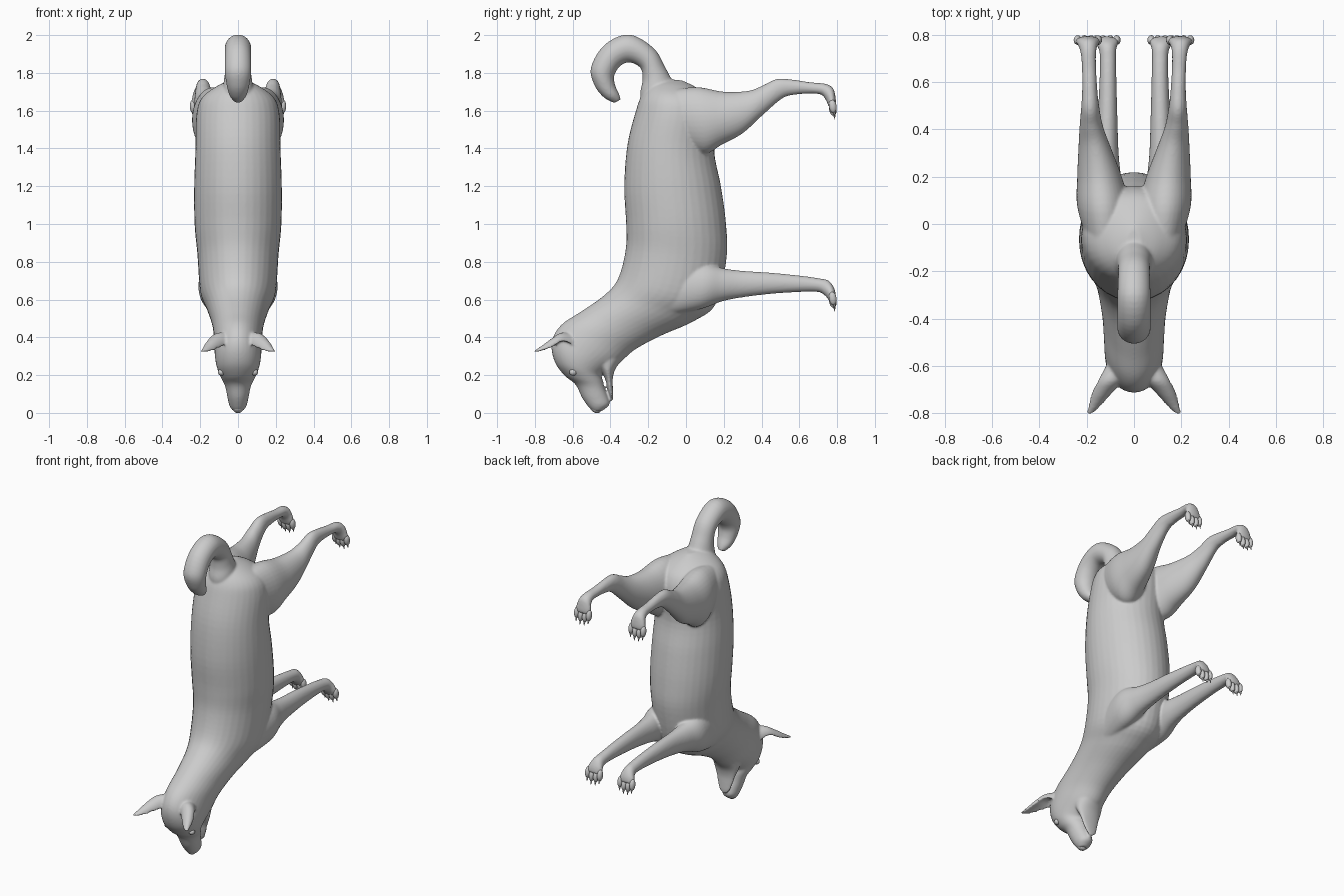
import bpy, bmesh, math
from mathutils import Vector, Matrix


def spline(rows, steps=5):
    """Catmull-Rom interpolation through rows of numbers."""
    out = []
    for i in range(len(rows) - 1):
        p = [rows[max(0, min(len(rows) - 1, i + k))] for k in (-1, 0, 1, 2)]
        for s in range(steps):
            t = s / steps
            out.append([0.5 * (2 * b + (c - a) * t + (2 * a - 5 * b + 4 * c - d) * t * t
                               + (3 * b - a - 3 * c + d) * t ** 3) for a, b, c, d in zip(*p)])
    return out + [list(rows[-1])]


def loft(bm, rows, side=1, cup=1.0, n=36):
    """Skin elliptical sections: (y1, z1, y2, z2, centre x, half width)."""
    rings = []
    for y1, z1, y2, z2, x, w in spline(rows):
        c = Vector((side * x, (y1 + y2) / 2, (z1 + z2) / 2))
        v = Vector((0, y1 - y2, z1 - z2)) / 2
        ring = []
        for k in range(n):
            a = 2 * math.pi * k / n
            s = math.sin(a)
            ring.append(bm.verts.new(c + Vector((w * math.cos(a), 0, 0)) + v * (s if s > 0 else s * cup)))
        rings.append(ring)
    faces = [bm.faces.new((r[k], r[(k + 1) % n], q[(k + 1) % n], q[k]))
             for r, q in zip(rings, rings[1:]) for k in range(n)]
    faces += [bm.faces.new(rings[0]), bm.faces.new(rings[-1])]
    bmesh.ops.recalc_face_normals(bm, faces=faces)


def make(name, bm):
    mesh = bpy.data.meshes.new(name)
    bm.to_mesh(mesh)
    bm.free()
    for p in mesh.polygons:
        p.use_smooth = True
    ob = bpy.data.objects.new(name, mesh)
    bpy.context.collection.objects.link(ob)
    return ob


def centred(rows):
    return [(*r[:4], 0, r[4]) for r in rows]


# torso, neck, skull and upper muzzle: back edge, belly edge, half width
torso = centred([
    (-.14, 1.77, -.02, 1.76, .03), (-.19, 1.74, .06, 1.72, .11),
    (-.235, 1.68, .13, 1.66, .19), (-.265, 1.6, .16, 1.56, .22),
    (-.31, 1.42, .15, 1.38, .225), (-.327, 1.2, .185, 1.2, .232),
    (-.317, 1.0, .212, 1.0, .23), (-.32, .86, .215, .82, .215),
    (-.36, .71, .16, .58, .20), (-.43, .625, .04, .485, .165),
    (-.55, .54, -.13, .41, .138), (-.65, .475, -.27, .335, .128),
    (-.70, .41, -.35, .265, .125), (-.712, .34, -.415, .225, .12),
    (-.69, .26, -.447, .20, .108), (-.64, .195, -.44, .17, .088),
    (-.585, .15, -.43, .13, .068), (-.55, .08, -.413, .085, .056),
    (-.515, .03, -.405, .045, .045), (-.49, .006, -.44, .012, .025)])
jaw = centred([
    (-.50, .30, -.34, .28, .09), (-.46, .24, -.375, .23, .085),
    (-.428, .18, -.388, .18, .066), (-.416, .13, -.387, .13, .052),
    (-.402, .085, -.385, .085, .036), (-.394, .062, -.388, .064, .015)])
tail = centred([
    (-.02, 1.68, -.22, 1.58, .09), (-.075, 1.765, -.243, 1.68, .08),
    (-.11, 1.83, -.23, 1.76, .07), (-.17, 1.93, -.24, 1.825, .067),
    (-.30, 2.003, -.30, 1.856, .07), (-.43, 1.95, -.35, 1.835, .07),
    (-.503, 1.83, -.38, 1.785, .07), (-.485, 1.735, -.375, 1.735, .06),
    (-.435, 1.67, -.355, 1.69, .045), (-.38, 1.64, -.345, 1.66, .02)])
hind_leg = [
    (-.12, 1.70, 0, 1.40, .12, .08), (.05, 1.725, .10, 1.37, .13, .11),
    (.2, 1.70, .19, 1.42, .145, .095), (.33, 1.705, .30, 1.48, .165, .07),
    (.41, 1.735, .41, 1.58, .18, .05), (.48, 1.768, .51, 1.665, .185, .038),
    (.56, 1.765, .58, 1.685, .187, .032), (.66, 1.75, .66, 1.69, .19, .03),
    (.735, 1.743, .715, 1.685, .193, .033), (.778, 1.72, .738, 1.66, .195, .042),
    (.792, 1.67, .75, 1.635, .195, .052), (.794, 1.635, .758, 1.615, .195, .045)]
front_leg = [
    (-.05, .80, -.08, .52, .12, .07), (.1, .79, .08, .55, .13, .08),
    (.2, .765, .19, .59, .12, .065), (.3, .752, .3, .612, .115, .05),
    (.45, .742, .45, .63, .112, .042), (.6, .727, .6, .64, .11, .036),
    (.7, .713, .7, .64, .11, .034), (.755, .70, .73, .625, .112, .038),
    (.785, .66, .747, .61, .115, .05), (.794, .62, .757, .59, .117, .045)]
ear = [
    (-.60, .42, -.60, .30, .07, .05), (-.66, .425, -.65, .325, .095, .055),
    (-.71, .395, -.70, .30, .13, .046), (-.755, .362, -.75, .297, .158, .032),
    (-.787, .34, -.787, .303, .178, .02), (-.805, .328, -.805, .31, .19, .01)]

# fused body
bm = bmesh.new()
for rows in (torso, jaw, tail):
    loft(bm, rows)
for side in (-1, 1):
    loft(bm, hind_leg, side)
    loft(bm, front_leg, side)
    loft(bm, ear, side, cup=-.15)
body = make("body", bm)
fuse = body.modifiers.new("fuse", "REMESH")
fuse.mode = "VOXEL"
fuse.voxel_size = 0.0068
fuse.use_smooth_shade = True
soft = body.modifiers.new("soften", "SMOOTH")
soft.factor = 0.5
soft.iterations = 7


def ball(bm, loc, size, tilt=0):
    m = Matrix.Translation(loc) @ Matrix.Rotation(tilt, 4, "X") @ Matrix.Diagonal((*size, 1))
    bmesh.ops.create_uvsphere(bm, u_segments=16, v_segments=10, radius=1, matrix=m)


# paws: four toes with claws each
for name, cx, z in (("hind", .195, 1.615), ("front", .116, .598)):
    for side, label in ((-1, "left"), (1, "right")):
        toes, claws = bmesh.new(), bmesh.new()
        for dx, dz in ((-.043, .008), (-.015, -.006), (.015, -.006), (.043, .008)):
            x = side * cx + dx
            ball(toes, (x, .777, z + dz), (.017, .02, .036), .15)
            m = Matrix.Translation((x, .786, z + dz - .04)) @ Matrix.Rotation(math.pi + .15, 4, "X")
            bmesh.ops.create_cone(claws, cap_ends=True, segments=10, radius1=.008,
                                  radius2=.001, depth=.03, matrix=m)
        make(f"{name}_toes_{label}", toes)
        make(f"{name}_claws_{label}", claws)

# eyes
for side, label in ((-1, "left"), (1, "right")):
    bm = bmesh.new()
    ball(bm, (side * .088, -.598, .215), (.018, .02, .018))
    make(f"eye_{label}", bm)

# nose pad
bm = bmesh.new()
ball(bm, (0, -.48, .02), (.026, .03, .018), -.5)
make("nose", bm)
